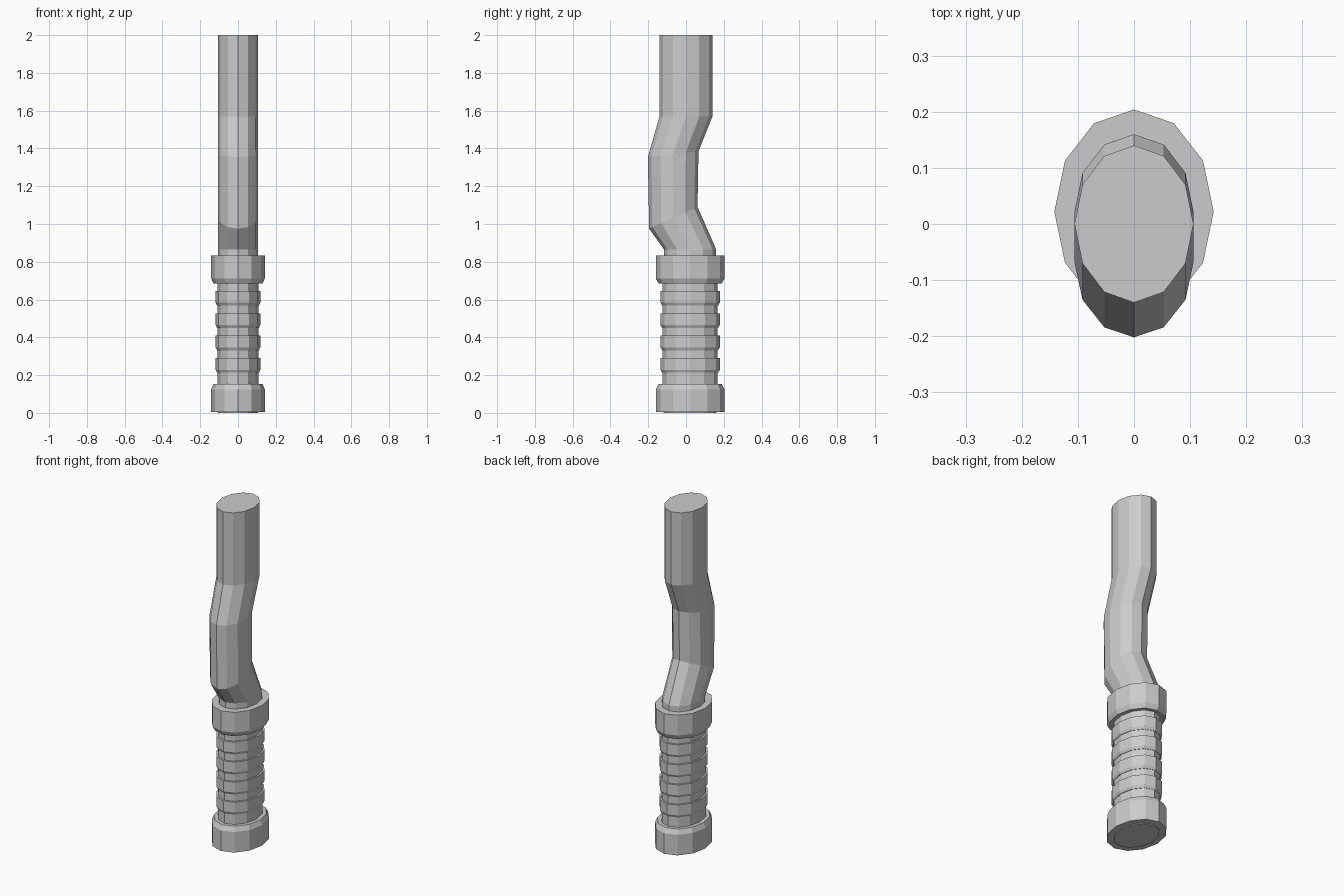
import bpy, bmesh, math

if "Cube" in bpy.data.objects:
    bpy.data.objects.remove(bpy.data.objects["Cube"])

SIDES = 12
GRIP_Y = 0.022


def loft(name, rings):
    """Capped oval tube; each ring is (y, z, rx, ry, slope of z along y)."""
    bm = bmesh.new()
    loops = []
    for y, z, rx, ry, slope in rings:
        loop = []
        for i in range(SIDES):
            a = 2 * math.pi * i / SIDES
            dy = ry * math.sin(a)
            loop.append(bm.verts.new((rx * math.cos(a), y + dy, z + slope * dy)))
        loops.append(loop)
    for lo, hi in zip(loops, loops[1:]):
        for i in range(SIDES):
            j = (i + 1) % SIDES
            bm.faces.new((lo[i], lo[j], hi[j], hi[i]))
    bm.faces.new(loops[0][::-1])
    bm.faces.new(loops[-1])
    bmesh.ops.recalc_face_normals(bm, faces=bm.faces[:])
    mesh = bpy.data.meshes.new(name)
    bm.to_mesh(mesh)
    bm.free()
    obj = bpy.data.objects.new(name, mesh)
    bpy.context.collection.objects.link(obj)
    return obj


def band(name, profile):
    """Straight band around the grip; profile is (z, rx, ry)."""
    return loft(name, [(GRIP_Y, z, rx, ry, 0) for z, rx, ry in profile])


# Curved shaft running the full height
loft("shaft", [
    (GRIP_Y, 0.0, 0.106, 0.140, 0),
    (GRIP_Y, 0.865, 0.106, 0.138, 0),
    (-0.067, 1.033, 0.106, 0.128, 0.45),
    (-0.068, 1.37, 0.106, 0.134, 0.11),
    (0.0, 1.57, 0.106, 0.140, 0),
    (0.0, 2.0, 0.106, 0.140, 0),
])

# Grip core
band("grip_core", [(0.02, 0.108, 0.146), (0.80, 0.108, 0.146)])

# Pommel with chamfered top, collar with chamfered bottom
band("pommel", [(0.004, 0.142, 0.182), (0.125, 0.142, 0.182), (0.153, 0.130, 0.167)])
band("collar", [(0.685, 0.130, 0.167), (0.712, 0.142, 0.182), (0.832, 0.142, 0.182)])

# Raised grip ridges
for i in range(4):
    top = 0.29 + 0.1185 * i
    band(f"grip_ridge_{i + 1}", [
        (top - 0.077, 0.111, 0.148), (top - 0.062, 0.118, 0.157), (top, 0.118, 0.157)])
